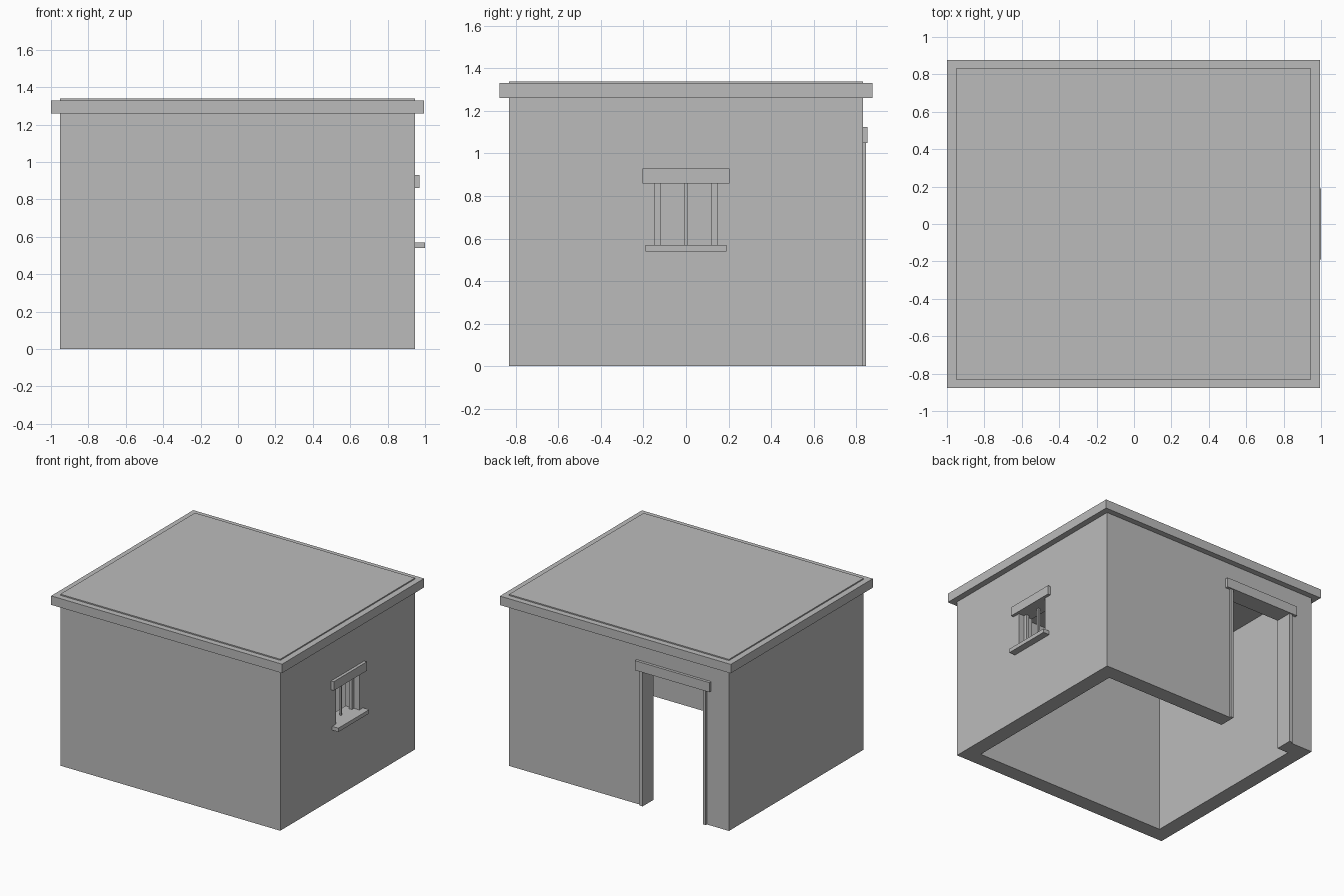
import bpy
import bmesh
from mathutils import Vector

if "Cube" in bpy.data.objects:
    bpy.data.objects.remove(bpy.data.objects["Cube"])

plaster = bpy.data.materials.new("plain_grey")
plaster.diffuse_color = (0.5, 0.5, 0.5, 1)
plaster.use_nodes = True
plaster.node_tree.nodes["Principled BSDF"].inputs["Base Color"].default_value = plaster.diffuse_color


def box(name, x, y, z):
    """Box from (min, max) ranges on each axis."""
    bm = bmesh.new()
    bmesh.ops.create_cube(bm, size=1)
    for v in bm.verts:
        v.co = Vector([(a + b) / 2 + c * (b - a) for c, (a, b) in zip(v.co, (x, y, z))])
    mesh = bpy.data.meshes.new(name)
    bm.to_mesh(mesh)
    bm.free()
    mesh.materials.append(plaster)
    obj = bpy.data.objects.new(name, mesh)
    bpy.context.collection.objects.link(obj)
    return obj


def cut(target, x, y, z):
    """Subtract a box from the target and discard the cutter."""
    cutter = box("cutter", x, y, z)
    cutter.hide_render = True
    mod = target.modifiers.new("cut", 'BOOLEAN')
    mod.operation = 'DIFFERENCE'
    mod.solver = 'EXACT'
    mod.object = cutter
    bpy.context.view_layer.objects.active = target
    bpy.ops.object.modifier_apply(modifier=mod.name)
    bpy.data.objects.remove(cutter)


X0, X1, Y, H, T = -0.953, 0.947, 0.831, 1.26, 0.12   # outer walls, height, thickness
DOOR_X, DOOR_W, DOOR_H = -0.477, 0.285, 1.05         # centre, half width, height
WIN_W, WIN_Z = 0.145, (0.57, 0.86)                   # half width, height range

# Walls: hollow, no floor, with door in the back and window on the right
walls = box("walls", (X0, X1), (-Y, Y), (0, H))
cut(walls, (X0 + T, X1 - T), (-Y + T, Y - T), (-0.5, 2))
cut(walls, (DOOR_X - DOOR_W, DOOR_X + DOOR_W), (Y - 0.3, Y + 0.2), (-0.5, DOOR_H))
cut(walls, (X1 - 0.3, X1 + 0.2), (-WIN_W, WIN_W), WIN_Z)

# Roof slab with overhang and a slightly raised top
box("roof_slab", (-1.0, 0.994), (-0.876, 0.876), (H, 1.33))
box("roof_cap", (X0, X1), (-Y, Y), (1.33, 1.339))

# Door frame
for side, name in ((-1, "left"), (1, "right")):
    outer = DOOR_X + side * DOOR_W
    inner = outer - side * 0.025
    box("door_jamb_" + name, (min(outer, inner), max(outer, inner)),
        (Y - T, Y + 0.014), (0, DOOR_H))
box("door_lintel", (DOOR_X - 0.322, DOOR_X + 0.322), (Y, Y + 0.022), (DOOR_H, 1.125))

# Window lintel, sill and bars set at mid wall
box("window_lintel", (X1, 0.97), (-0.204, 0.204), (0.86, 0.93))
box("window_sill", (X1, 1.0), (-0.19, 0.19), (0.54, 0.57))
mid = X1 - T / 2
for i, (y, w) in enumerate(((-0.1325, 0.0125), (0, 0.007), (0.1325, 0.0125))):
    box(f"window_bar_{i + 1}", (mid - w, mid + w), (y - w, y + w), WIN_Z)
